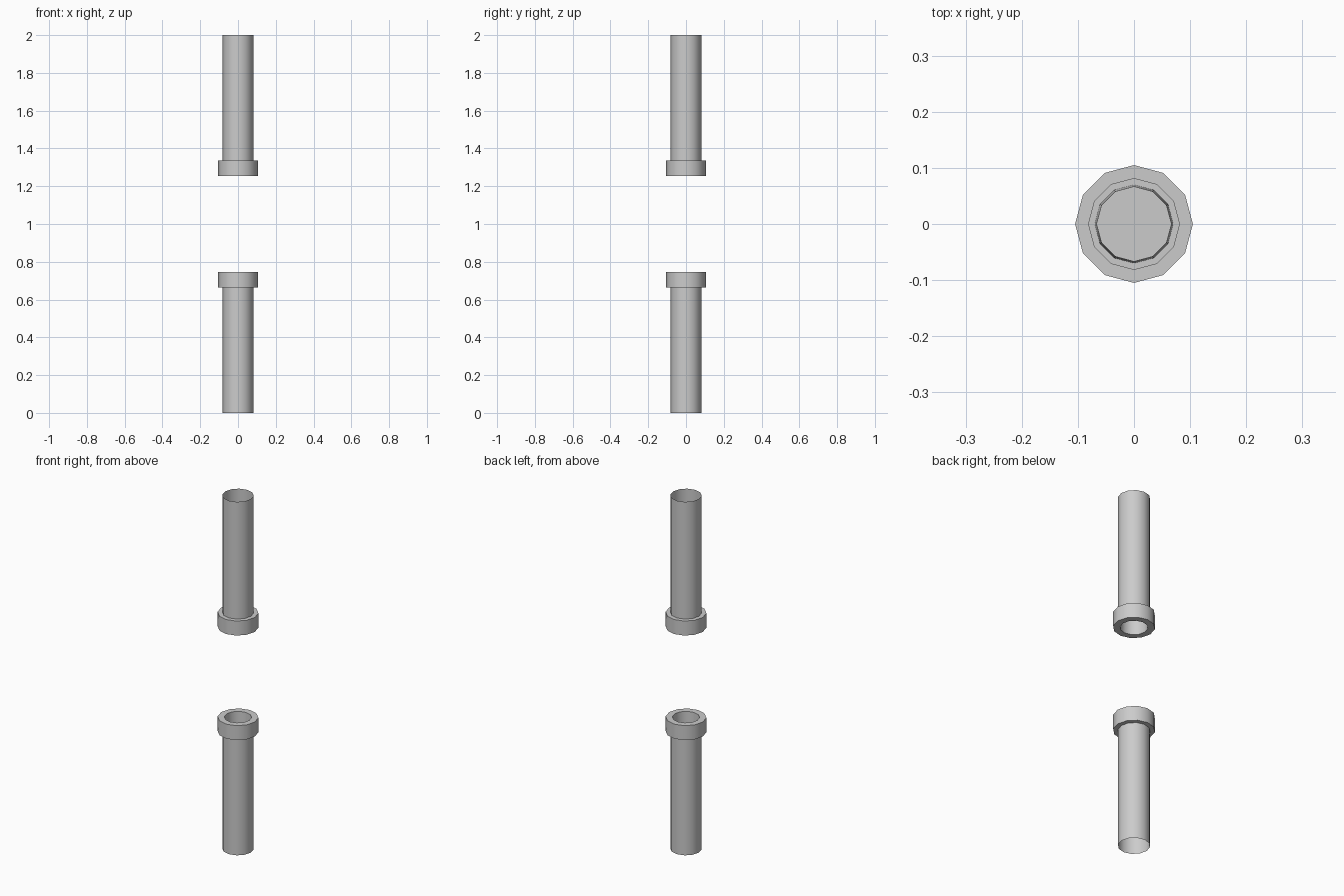
import bpy, bmesh
from math import sin, cos, pi, radians

if "Cube" in bpy.data.objects:
    bpy.data.objects.remove(bpy.data.objects["Cube"])

SIDES = 12
# (radius, height): open pipe, collar step, collar, face, blind bore
PROFILE = [(0.081, 0.0), (0.081, 0.663), (0.105, 0.663), (0.105, 0.745),
           (0.07, 0.745), (0.067, 0.625)]


def collared_pipe(name, flipped):
    bm = bmesh.new()
    rings = []
    for r, z in PROFILE:
        z = 2 - z if flipped else z
        rings.append([bm.verts.new((r * cos(2 * pi * i / SIDES),
                                    r * sin(2 * pi * i / SIDES), z))
                      for i in range(SIDES)])
    for a, b in zip(rings, rings[1:]):
        for i in range(SIDES):
            j = (i + 1) % SIDES
            bm.faces.new((a[i], a[j], b[j], b[i]))
    # floor of the bore
    bm.faces.new(rings[-1])
    if flipped:
        bmesh.ops.reverse_faces(bm, faces=bm.faces[:])
    mesh = bpy.data.meshes.new(name)
    bm.to_mesh(mesh)
    bm.free()
    ob = bpy.data.objects.new(name, mesh)
    bpy.context.collection.objects.link(ob)
    bpy.ops.object.select_all(action='DESELECT')
    ob.select_set(True)
    bpy.context.view_layer.objects.active = ob
    bpy.ops.object.shade_smooth_by_angle(angle=radians(40))


# Two identical pipes facing each other
collared_pipe("lower_pipe", False)
collared_pipe("upper_pipe", True)
